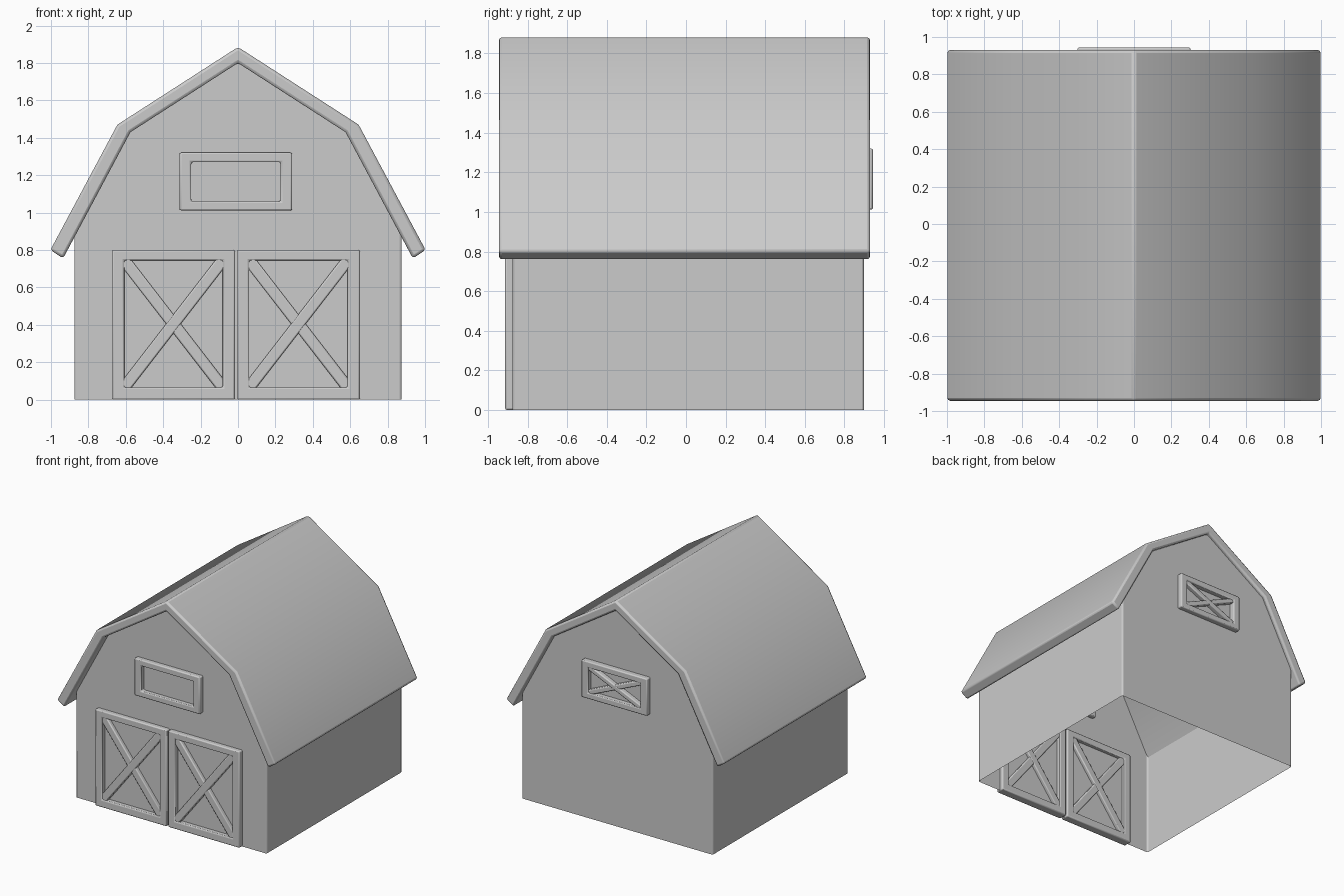
import bpy, bmesh, math
from mathutils import Vector

if "Cube" in bpy.data.objects:
    bpy.data.objects.remove(bpy.data.objects["Cube"])


def make(name, verts, faces, bevel=0.0, smooth=35):
    me = bpy.data.meshes.new(name)
    me.from_pydata(verts, [], faces)
    bm = bmesh.new()
    bm.from_mesh(me)
    bmesh.ops.recalc_face_normals(bm, faces=bm.faces)
    bm.to_mesh(me)
    bm.free()
    ob = bpy.data.objects.new(name, me)
    bpy.context.collection.objects.link(ob)
    if bevel:
        m = ob.modifiers.new("bevel", 'BEVEL')
        m.width, m.segments, m.limit_method = bevel, 2, 'ANGLE'
        m.angle_limit = math.radians(45)
    bpy.ops.object.select_all(action='DESELECT')
    ob.select_set(True)
    bpy.context.view_layer.objects.active = ob
    bpy.ops.object.shade_smooth_by_angle(angle=math.radians(smooth))
    return ob


def prism(name, profile, y0, y1, bevel, caps=True, skip=()):
    # extrude an x-z outline along y
    n = len(profile)
    verts = [(x, y, z) for y in (y0, y1) for x, z in profile]
    faces = [(i, (i + 1) % n, (i + 1) % n + n, i + n) for i in range(n) if i not in skip]
    if caps:
        faces += [tuple(range(n)), tuple(range(n, 2 * n))]
    return make(name, verts, faces, bevel)


def frame(name, outer, inner, y0, y1):
    # rectangular ring, each rectangle as (x0, z0, x1, z1)
    def corners(r):
        return [(r[0], r[1]), (r[2], r[1]), (r[2], r[3]), (r[0], r[3])]
    verts = [(x, y, z) for y in (y0, y1) for r in (outer, inner) for x, z in corners(r)]
    faces = []
    for i in range(4):
        j = (i + 1) % 4
        faces += [(i, j, j + 4, i + 4), (i + 8, j + 8, j + 12, i + 12),
                  (i, j, j + 8, i + 8), (i + 4, j + 4, j + 12, i + 12)]
    return make(name, verts, faces, 0.009)


def cross(name, r, width, y0, y1):
    # two diagonal bars between the corners of the opening
    for k, (a, b) in enumerate((((r[0], r[1]), (r[2], r[3])), ((r[0], r[3]), (r[2], r[1])))):
        a, b = Vector(a), Vector(b)
        d = (b - a).normalized()
        s = Vector((-d.y, d.x)) * width / 2
        e = 0.002 * k
        prism(f"{name}_bar_{k + 1}", [a + s, b + s, b - s, a - s], y0 + e, y1 - e, 0.008)


# gambrel roof slab
half_out = [(0.645, 1.47), (1.003, 0.80)]
half_in = [(0.935, 0.755), (0.575, 1.43)]
right = [(0, 1.885)] + half_out + half_in + [(0, 1.80)]
left = [(-x, z) for x, z in reversed(right[1:-1])]
prism("roof", right + left, -0.945, 0.93, 0.015)

# thin wall shell, open below and closed above by the roof
walls = [(-0.875, 0), (0.875, 0), (0.875, 0.88), (0.577, 1.436), (0, 1.805),
         (-0.577, 1.436), (-0.875, 0.88)]
prism("walls", walls, -0.875, 0.90, 0.012, skip=(0, 2, 3, 4, 5))

# double doors
for side, x in (("left", -0.672), ("right", -0.004)):
    opening = (x + 0.064, 0.065, x + 0.59, 0.745)
    frame(f"{side}_door_frame", (x, 0, x + 0.656, 0.80), opening, -0.914, -0.84)
    cross(f"{side}_door", opening, 0.062, -0.908, -0.846)

# loft windows: plain at the front, crossed at the back
outer = (-0.313, 1.012, 0.29, 1.32)
frame("front_window_frame", outer, (-0.25, 1.06, 0.228, 1.27), -0.915, -0.84)
outer = (-0.302, 1.012, 0.302, 1.32)
opening = (-0.24, 1.06, 0.24, 1.27)
frame("back_window_frame", outer, opening, 0.865, 0.944)
cross("back_window", opening, 0.04, 0.87, 0.938)
